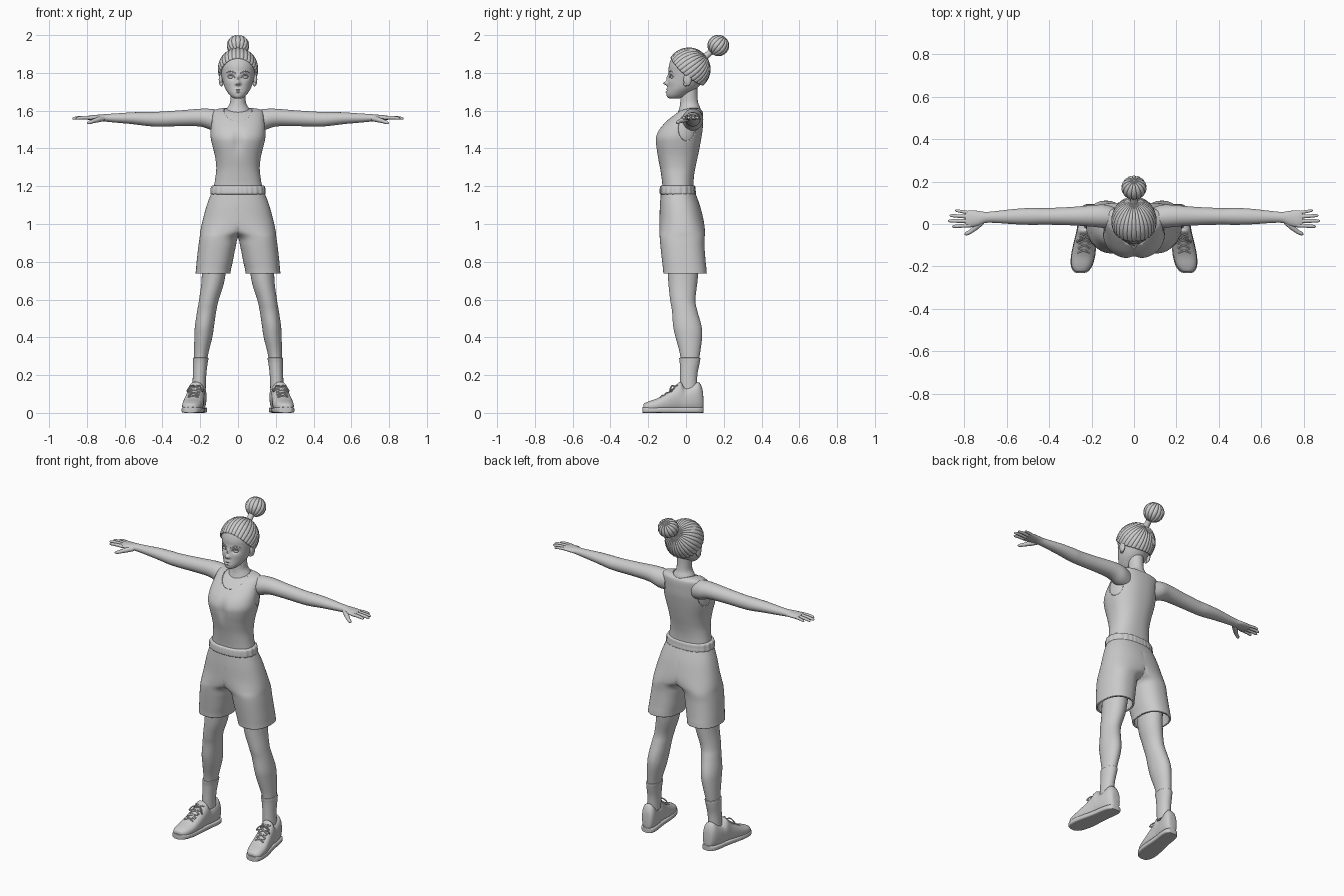
import bpy, bmesh, math
from mathutils import Vector
from mathutils.bvhtree import BVHTree

if "Cube" in bpy.data.objects:
    bpy.data.objects.remove(bpy.data.objects["Cube"])


def smooth_rows(rows, k):
    """Catmull-Rom subdivision of a list of number tuples."""
    out = []
    for i in range(len(rows) - 1):
        p0, p1, p2, p3 = rows[max(i - 1, 0)], rows[i], rows[i + 1], rows[min(i + 2, len(rows) - 1)]
        for j in range(k):
            t = j / k
            out.append([0.5 * (2 * b + (c - a) * t + (2 * a - 5 * b + 4 * c - d) * t * t
                        + (3 * b - a - 3 * c + d) * t ** 3) for a, b, c, d in zip(p0, p1, p2, p3)])
    return out + [list(rows[-1])]


def build(name, rings, cap=True, mirror=False, thick=0, drop=None):
    """Skin a list of point rings into a smooth object."""
    bm = bmesh.new()
    vs = [[bm.verts.new(p) for p in r] for r in rings]
    n = len(rings[0])
    for a, b in zip(vs, vs[1:]):
        for i in range(n):
            bm.faces.new((a[i], a[(i + 1) % n], b[(i + 1) % n], b[i]))
    if cap:
        bm.faces.new(vs[0])
        bm.faces.new(vs[-1])
    bmesh.ops.recalc_face_normals(bm, faces=bm.faces)
    if drop:
        bmesh.ops.delete(bm, geom=[f for f in bm.faces if drop(f)], context='FACES')
    me = bpy.data.meshes.new(name)
    bm.to_mesh(me)
    bm.free()
    ob = bpy.data.objects.new(name, me)
    bpy.context.collection.objects.link(ob)
    bpy.ops.object.select_all(action='DESELECT')
    bpy.context.view_layer.objects.active = ob
    ob.select_set(True)
    bpy.ops.object.shade_smooth_by_angle(angle=math.radians(50))
    if mirror:
        ob.modifiers.new("mirror", 'MIRROR')
    if thick:
        m = ob.modifiers.new("thickness", 'SOLIDIFY')
        m.thickness = thick
    return ob


def loft(name, axis, rows, n=32, k=5, p=2.0, tweak=None, **kw):
    """Rows: station on axis, then min/max of the two other coordinates."""
    rings = []
    for s, a0, a1, b0, b1 in smooth_rows(rows, k):
        ring = []
        for i in range(n):
            t = 2 * math.pi * i / n
            c, d = math.cos(t), math.sin(t)
            u = (a0 + a1) / 2 + (a1 - a0) / 2 * math.copysign(abs(c) ** (2 / p), c)
            v = (b0 + b1) / 2 + (b1 - b0) / 2 * math.copysign(abs(d) ** (2 / p), d)
            q = Vector({'X': (s, u, v), 'Y': (u, s, v), 'Z': (u, v, s)}[axis])
            ring.append(tweak(q) if tweak else q)
        rings.append(ring)
    return build(name, rings, **kw)


def tube(name, pts, n=10, k=5, **kw):
    """Round sweep through (x, y, z, radius) points."""
    rows = smooth_rows(pts, k)
    P = [Vector(r[:3]) for r in rows]
    rings = []
    for i, r in enumerate(rows):
        t = (P[min(i + 1, len(P) - 1)] - P[max(i - 1, 0)]).normalized()
        a = t.cross(Vector((0.13, 0.31, 0.94))).normalized()
        b = t.cross(a)
        rings.append([P[i] + r[3] * (a * math.cos(2 * math.pi * j / n) + b * math.sin(2 * math.pi * j / n))
                      for j in range(n)])
    return build(name, rings, **kw)


def lobed(name, c, rad, pole, limit, lobes, depth, steps=28, **kw):
    """Ellipsoid with grooves running out from a pole, cut off at an angle."""
    pole, u = Vector(pole).normalized(), Vector((1, 0, 0))
    v = pole.cross(u)
    v = -v if v.y > 0 else v
    n, rings = max(lobes, 1) * 8 if lobes else 32, []
    for i in range(steps + 1):
        ring = []
        for j in range(n):
            f = 2 * math.pi * j / n
            t = 0.02 + (limit(f) - 0.04) * i / steps
            d = pole * math.cos(t) + math.sin(t) * (u * math.cos(f) + v * math.sin(f))
            g = 1 + depth * (abs(math.sin(lobes * f / 2)) ** 0.6 - 0.7) * min(1, math.sin(t) * 2)
            ring.append(Vector([c[m] + d[m] * rad[m] * g for m in range(3)]))
        rings.append(ring)
    return build(name, rings, **kw)


def ball(name, c, rad, **kw):
    return lobed(name, c, rad, (0, 0, 1), lambda f: math.pi, 0, 0, steps=20, **kw)


def probe(ob):
    t = BVHTree.FromPolygons([v.co for v in ob.data.vertices], [p.vertices[:] for p in ob.data.polygons])
    return lambda o, d: t.ray_cast(Vector(o), Vector(d))[0]


# Head with sculpted face
bumps = [(0, 1.745, .011, .010, .024), (0, 1.772, .008, .018, .010), (.036, 1.778, .017, .011, -.011),
         (0, 1.713, .015, .004, .006), (0, 1.699, .013, .005, .007), (0, 1.7065, .018, .002, -.003),
         (.035, 1.802, .024, .006, .004), (.05, 1.75, .02, .018, .003), (.011, 1.741, .006, .006, .006)]


def face(q):
    if q.y < 0:
        q.y -= sum(h * math.exp(-((abs(q.x) - x) / a) ** 2 - ((q.z - z) / b) ** 2) for x, z, a, b, h in bumps)
    return q


head = loft("head", 'Z', [(z, -w, w, f, b) for z, f, b, w in [
    (1.664, -.085, -.04, .018), (1.672, -.099, -.01, .033), (1.69, -.103, .02, .050), (1.72, -.099, .06, .069),
    (1.76, -.095, .095, .082), (1.80, -.092, .113, .091), (1.84, -.09, .12, .095), (1.88, -.075, .105, .086),
    (1.91, -.045, .075, .06), (1.924, -.01, .03, .02)]], n=128, k=9, tweak=face)
on_face = probe(head)


def stroke(name, xz, r):
    pts = [(*on_face((x, -1, z), (0, 1, 0)), r * s) for (x, z), s in zip(xz, (.4, 1, 1, .4))]
    tube(name, pts, n=8, mirror=True)


ball("eye", (.036, -.068, 1.777), (.017, .015, .010), mirror=True)
stroke("upper_eyelid", [(.017, 1.774), (.028, 1.786), (.044, 1.787), (.056, 1.779)], .0035)
stroke("eyebrow", [(.014, 1.799), (.028, 1.806), (.046, 1.808), (.062, 1.800)], .003)
ball("ear", (.091, .008, 1.765), (.011, .021, .034), mirror=True)
ball("ear_lobe", (.087, -.002, 1.742), (.009, .011, .013), mirror=True)

# Combed-back hair, tie and bun
lobed("hair", (0, .015, 1.82), (.106, .114, .113), (0, .8, .6),
      lambda f: math.radians(101 + 12 * math.sin(f) + 10 * math.cos(f) ** 2), 30, .035, cap=False, thick=.012)
tube("hair_tie", [(0, .075, 1.865, .026), (0, .105, 1.888, .018), (0, .13, 1.91, .017), (0, .16, 1.935, .022)], n=16)
lobed("hair_bun", (0, .171, 1.945), (.058, .056, .055), (0, .6, .8), lambda f: math.pi, 14, .09)

# Neck and upper body skin
loft("neck", 'Z', [(1.57, -.08, .08, -.05, .085), (1.61, -.06, .06, -.036, .077), (1.64, -.043, .043, -.031, .065),
                   (1.68, -.040, .040, -.028, .06), (1.73, -.04, .04, -.02, .06)])
torso = [(z, -w, w, f, b) for z, f, b, w in [
    (1.17, -.13, .045, .13), (1.20, -.125, .04, .127), (1.25, -.13, .042, .119), (1.30, -.138, .05, .115),
    (1.36, -.151, .063, .122), (1.42, -.162, .075, .137), (1.46, -.162, .082, .145), (1.50, -.143, .088, .145),
    (1.54, -.108, .09, .142), (1.58, -.065, .09, .137), (1.60, -.036, .085, .128), (1.611, 0, .07, .10),
    (1.615, .02, .055, .04)]]


def bust(q):
    if q.y < 0:
        q.y += .012 * math.exp(-(q.x / .025) ** 2 - ((q.z - 1.44) / .06) ** 2)
    return q


loft("upper_body", 'Z', [(z - .003, a + .004, b - .004, c + .004, d - .004) for z, a, b, c, d in torso[4:]],
     n=64, p=2.3, tweak=bust)

# Tank top with arm holes and neckline cut out
top = loft("tank_top", 'Z', torso, n=96, k=6, p=2.3, tweak=bust, thick=.007)
cutters = [ball("arm_hole_cutter", (s * .17, .025, 1.515), (.06, .076, .102)) for s in (1, -1)]
cutters.append(ball("neckline_cutter", (0, -.05, 1.627), (.08, .135, .088)))
for c in cutters:
    c.hide_render = True
    m = top.modifiers.new("cut", 'BOOLEAN')
    m.object, m.operation, m.solver = c, 'DIFFERENCE', 'EXACT'
bpy.context.view_layer.objects.active = top
for m in list(top.modifiers):
    bpy.ops.object.modifier_apply(modifier=m.name)
for c in cutters:
    bpy.data.objects.remove(c)

# Shorts and gathered waistband


def half(q):
    q.x = max(q.x, 0)
    return q


def gather(q):
    s = 1 + .012 * math.sin(26 * math.atan2(q.y + .045, q.x))
    return Vector((q.x * s, (q.y + .045) * s - .045, q.z))


loft("shorts", 'Z', [(1.175, -.137, .137, -.132, .045), (1.10, -.165, .165, -.138, .073), (1.02, -.16, .187, -.14, .093),
                     (.965, -.08, .199, -.14, .1), (.93, -.005, .203, -.139, .099), (.88, .012, .21, -.135, .098),
                     (.80, .028, .219, -.126, .104), (.765, .036, .222, -.122, .108), (.738, .04, .225, -.12, .11)],
     n=64, p=2.3, tweak=half, cap=False, mirror=True, thick=.01, drop=lambda f: all(v.co.x < 1e-5 for v in f.verts))
loft("waistband", 'Z', [(1.155, -.138, .138, -.131, .045), (1.162, -.145, .145, -.139, .052),
                        (1.18, -.144, .144, -.139, .05), (1.198, -.141, .141, -.136, .048),
                        (1.204, -.132, .132, -.128, .042)], n=156, p=2.3, tweak=gather)

# Legs and socks
loft("leg", 'Z', [(.95, .05, .19, -.1, .08), (.72, .068, .192, -.095, .063), (.60, .102, .206, -.084, .05),
                  (.54, .115, .216, -.074, .06), (.46, .127, .228, -.068, .082), (.40, .136, .231, -.055, .085),
                  (.30, .160, .233, -.03, .072), (.2, .172, .234, -.028, .056), (.12, .175, .24, -.03, .055)], mirror=True)
loft("sock", 'Z', [(.292, .160, .235, -.032, .072), (.288, .156, .239, -.036, .076), (.262, .161, .239, -.033, .072),
                   (.2, .168, .239, -.032, .060), (.12, .171, .243, -.033, .058)], mirror=True)

# Shoes: upper, sole and laces


def foot_x(y):
    return .209 + (.06 - y) * .15


shoe = [(.092, .016, .03, .08), (.086, .03, .012, .13), (.065, .041, .004, .163), (.03, .045, .004, .145),
        (-.005, .045, .004, .135), (-.03, .046, .004, .165), (-.06, .048, .004, .137), (-.10, .052, .004, .107),
        (-.15, .054, .004, .078), (-.195, .047, .004, .062), (-.22, .031, .01, .05), (-.226, .015, .02, .04)]
upper = loft("shoe", 'Y', [(y, foot_x(y) - w, foot_x(y) + w, a, b) for y, w, a, b in shoe], p=2.4, mirror=True)
loft("sole", 'Y', [(y * 1.02, foot_x(y) - w - .003, foot_x(y) + w + .003, 0, .03) for y, w, a, b in shoe],
     p=5, mirror=True)
on_shoe = probe(upper)
for i in range(4):
    for s in (1, -1):
        pts = []
        for t in (-1, -.5, 0, .5, 1):
            y = -.055 - .024 * i - .01 * t
            pts.append((*on_shoe((foot_x(y) + s * t * .028, y, 1), (0, 0, -1)), .0045))
        tube("lace", pts, n=6, k=3, mirror=True)
for s in (1, -1):
    x = foot_x(-.06)
    tube("lace_bow", [(x, -.06, .14, .004), (x + s * .022, -.075, .143, .004), (x + s * .042, -.085, .118, .004),
                      (x + s * .03, -.07, .118, .004), (x, -.06, .138, .004)], n=6, mirror=True)

# Arms and palms
loft("arm", 'X', [(x, y - a, y + a, z - b, z + b) for x, y, z, a, b in [
    (.09, .03, 1.545, .048, .055), (.14, .036, 1.553, .055, .056), (.20, .038, 1.563, .050, .047),
    (.30, .037, 1.56, .043, .042), (.42, .036, 1.555, .039, .039), (.48, .036, 1.556, .040, .037),
    (.56, .035, 1.56, .036, .031), (.65, .033, 1.561, .028, .024), (.70, .031, 1.562, .026, .020),
    (.735, .027, 1.563, .035, .016), (.775, .024, 1.563, .040, .013), (.795, .024, 1.562, .036, .010)]],
    n=32, mirror=True)

# Fingers and thumb
for name, y0, x1, y1, r in [("index_finger", -.006, .858, -.012, .0095), ("middle_finger", .014, .877, .015, .0098),
                            ("ring_finger", .034, .870, .040, .0092), ("little_finger", .052, .843, .064, .008)]:
    def at(t, s, dz):
        return (.772 + (x1 - .772) * t, y0 + (y1 - y0) * t, 1.562 + dz, r * s)
    tube(name, [at(0, 1.05, 0), at(.35, 1, .001), at(.7, .9, 0), at(.93, .7, -.003), at(1, .2, -.004)], mirror=True)
tube("thumb", [(.715, .012, 1.558, .014), (.742, -.012, 1.552, .014), (.768, -.034, 1.544, .0105),
               (.788, -.045, 1.537, .009), (.798, -.05, 1.534, .003)], mirror=True)
